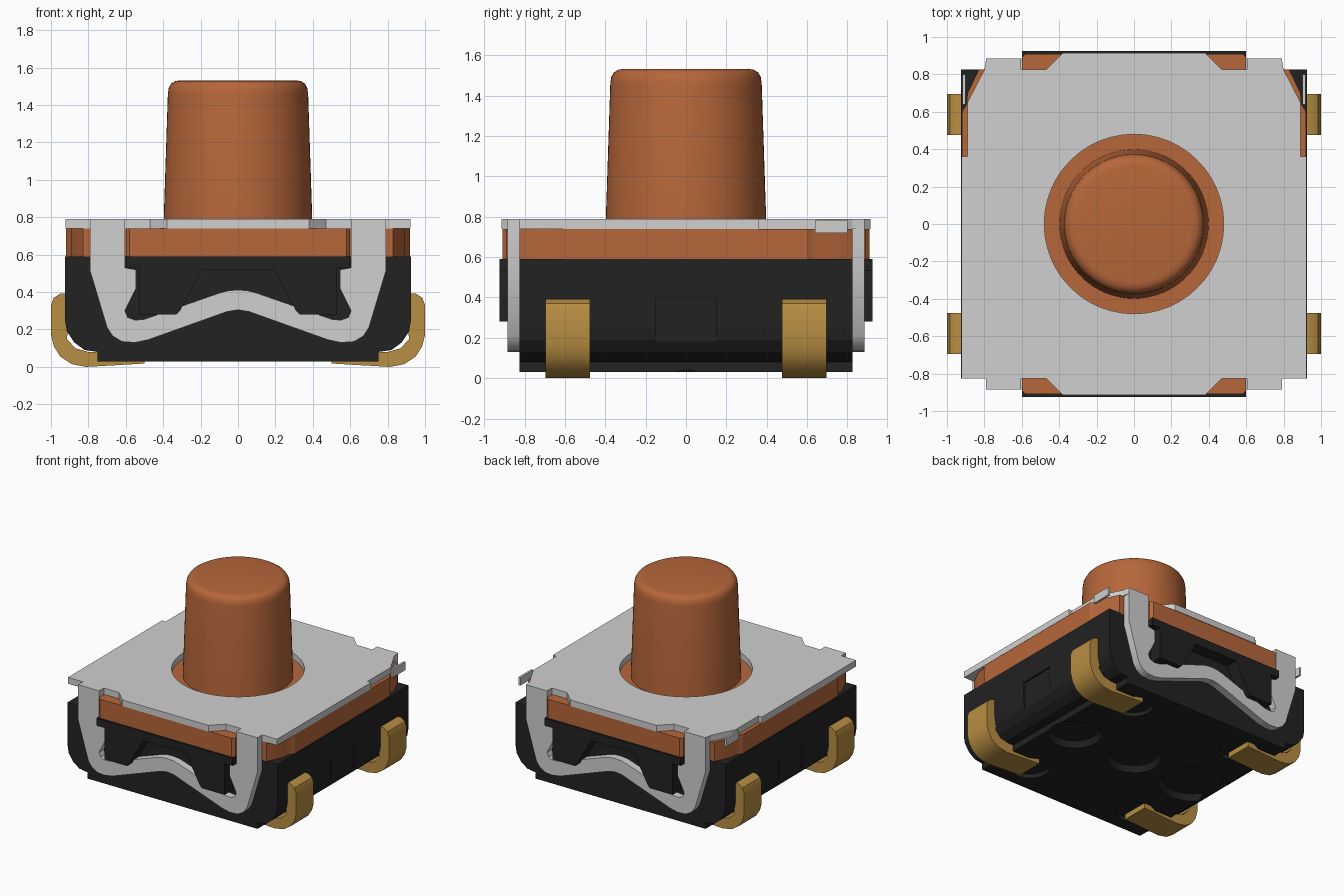
import bpy, bmesh, math
from mathutils import Vector

if "Cube" in bpy.data.objects:
    bpy.data.objects.remove(bpy.data.objects["Cube"])


def material(name, rgb):
    m = bpy.data.materials.new(name)
    m.diffuse_color = (*rgb, 1)
    m.use_nodes = True
    m.node_tree.nodes["Principled BSDF"].inputs["Base Color"].default_value = m.diffuse_color
    return m


ORANGE = material("burnt orange", (0.47, 0.135, 0.043))
STEEL = material("light steel", (0.63, 0.63, 0.63))
BLACK = material("black plastic", (0.016, 0.016, 0.016))
GOLD = material("gold plating", (0.48, 0.27, 0.055))


def finish(name, bm, mat, smooth=30):
    bmesh.ops.recalc_face_normals(bm, faces=bm.faces)
    me = bpy.data.meshes.new(name)
    bm.to_mesh(me)
    bm.free()
    ob = bpy.data.objects.new(name, me)
    bpy.context.collection.objects.link(ob)
    if mat:
        me.materials.append(mat)
    if smooth:
        bpy.ops.object.select_all(action='DESELECT')
        ob.select_set(True)
        bpy.context.view_layer.objects.active = ob
        bpy.ops.object.shade_smooth_by_angle(angle=math.radians(smooth))
    return ob


def mirrored(half):
    """Close a right-hand outline with its mirror image across the middle."""
    return half + [(-a, b) for a, b in reversed(half) if a > 1e-6]


def prism(name, outline, lo, hi, mat, axis='z', smooth=30):
    """Extrude an outline: (x, y) along z, or (x, z) along y."""
    def place(p, t):
        return Vector((p[0], p[1], t)) if axis == 'z' else Vector((p[0], t, p[1]))
    bm = bmesh.new()
    face = bm.faces.new([bm.verts.new(place(p, lo)) for p in outline])
    ext = bmesh.ops.extrude_face_region(bm, geom=[face])
    verts = [v for v in ext['geom'] if isinstance(v, bmesh.types.BMVert)]
    bmesh.ops.translate(bm, verts=verts, vec=place((0, 0), hi - lo))
    return finish(name, bm, mat, smooth)


def lathe(name, profile, mat, centre=(0, 0), steps=48):
    """Revolve an (r, z) profile around a vertical axis."""
    bm = bmesh.new()
    vs = [bm.verts.new((r, 0, z)) for r, z in profile]
    es = [bm.edges.new(p) for p in zip(vs, vs[1:])]
    bmesh.ops.spin(bm, geom=vs + es, axis=(0, 0, 1), cent=(0, 0, 0),
                   angle=math.tau, steps=steps)
    bmesh.ops.remove_doubles(bm, verts=bm.verts, dist=1e-4)
    bmesh.ops.translate(bm, verts=bm.verts, vec=(*centre, 0))
    return finish(name, bm, mat, 35)


def cut(ob, cutter):
    cutter.hide_render = True
    cutter.hide_viewport = True
    m = ob.modifiers.new("cut", 'BOOLEAN')
    m.operation, m.solver, m.object = 'DIFFERENCE', 'EXACT', cutter


# Black housing with rounded lower corners
housing = prism("housing", mirrored([
    (0.75, 0.03), (0.75, 0.08), (0.82, 0.09), (0.875, 0.13),
    (0.915, 0.19), (0.925, 0.25), (0.925, 0.59)]),
    -0.825, 0.825, BLACK, 'y', 0)

# Shallow mould marks underneath, wells at the pin ends, side grooves
for x, r in ((-0.56, 0.25), (0, 0.2), (0.56, 0.2)):
    cut(housing, lathe("mould_mark_cutter", [
        (0, 0.0), (r + 0.015, 0.0), (r - 0.03, 0.075), (0, 0.075)], BLACK, (x, 0)))
for sx in (-1, 1):
    for sy in (-1, 1):
        cut(housing, lathe("pin_well_cutter", [
            (0, 0.0), (0.15, 0.0), (0.14, 0.06), (0, 0.06)], BLACK, (sx * 0.5, sy * 0.585)))
    xs = sorted((sx * 0.91, sx * 1.0))
    cut(housing, prism("groove_cutter", [
        (xs[0], -0.148), (xs[1], -0.148), (xs[1], 0.148), (xs[0], 0.148)],
        0.0, 0.4, BLACK, 'z', 0))

# Latch blocks, notched so the clip bar can hook behind them
latch = mirrored([(0.19, 0.52), (0.31, 0.30), (0.33, 0.28), (0.53, 0.28),
                  (0.53, 0.53), (0.60, 0.53), (0.60, 0.59)])

# Spring clip: two legs and a bent bar
clip = mirrored([
    (0.0, 0.305), (0.06, 0.295), (0.48, 0.145), (0.55, 0.13), (0.62, 0.135),
    (0.67, 0.165), (0.70, 0.21), (0.79, 0.51), (0.79, 0.74), (0.605, 0.74),
    (0.605, 0.53), (0.545, 0.52), (0.545, 0.42), (0.605, 0.30), (0.59, 0.265),
    (0.55, 0.25), (0.50, 0.255), (0.10, 0.395), (0.05, 0.408), (0.0, 0.412)])

for side, s in (("front", -1), ("back", 1)):
    lo, hi = sorted((s * 0.82, s * 0.925))
    prism(side + "_latch", latch, lo, hi, BLACK, 'y', 0)
    lo, hi = sorted((s * 0.826, s * 0.885))
    prism(side + "_clip", clip, lo, hi, STEEL, 'y')

# Orange spacer plate, with a tab at front and back
quarter = [(0.92, 0.0), (0.92, 0.60), (0.895, 0.64), (0.89, 0.70), (0.83, 0.825),
           (0.60, 0.825), (0.60, 0.89), (0.58, 0.91), (0.0, 0.91)]
right = [(x, -y) for x, y in reversed(quarter)] + quarter[1:]
prism("spacer_plate", mirrored(right), 0.588, 0.74, ORANGE)

# Steel cover plate with a round opening
cover = prism("cover_plate", mirrored([
    (0.38, -0.915), (0.47, -0.825), (0.605, -0.825), (0.605, -0.885), (0.79, -0.885),
    (0.79, -0.825), (0.922, -0.825), (0.922, 0.36), (0.89, 0.36), (0.89, 0.65),
    (0.80, 0.825), (0.79, 0.885), (0.605, 0.885), (0.605, 0.825), (0.47, 0.825),
    (0.38, 0.915)]), 0.74, 0.79, STEEL, 'z', 0)
cut(cover, lathe("cover_opening_cutter", [
    (0, 0.6), (0.48, 0.6), (0.48, 0.9), (0, 0.9)], STEEL))

# Thin leftover strips at the back corners of the cover
for side, s in (("left", -1), ("right", 1)):
    a, b = sorted((s * 0.9, s * 0.916))
    prism(side + "_corner_strip", [(a, 0.64), (b, 0.64), (b, 0.80), (a, 0.80)],
          0.72, 0.785, STEEL, 'z', 0)

# Push button
lathe("push_button", [(0, 0.70), (0.40, 0.70), (0.375, 1.46), (0.370, 1.493),
                      (0.357, 1.515), (0.335, 1.528), (0.31, 1.532), (0, 1.532)],
      ORANGE, steps=64)

# Gold gull-wing pins
pin = [(0.90, 0.395), (0.95, 0.392), (0.985, 0.37), (1.0, 0.33), (1.0, 0.17),
       (0.985, 0.11), (0.95, 0.055), (0.89, 0.015), (0.81, 0.0), (0.50, 0.018),
       (0.50, 0.075), (0.80, 0.08), (0.87, 0.10), (0.915, 0.15), (0.90, 0.25)]
for side, sx in (("left", -1), ("right", 1)):
    for end, sy in (("front", -1), ("back", 1)):
        lo, hi = sorted((sy * 0.475, sy * 0.695))
        prism(f"{side}_{end}_pin", [(sx * x, z) for x, z in pin], lo, hi, GOLD, 'y', 35)
